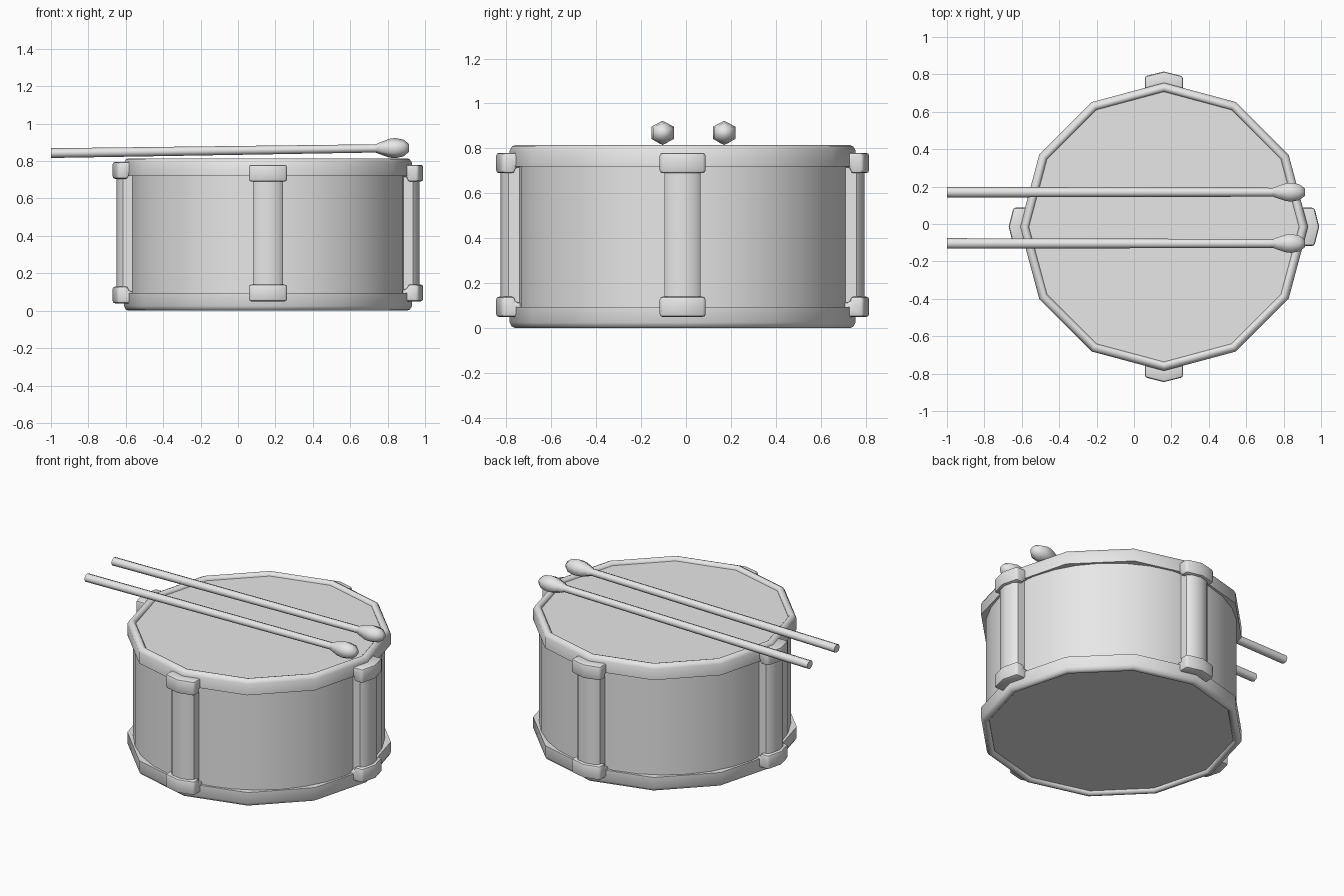
import bpy
import bmesh
from math import cos, sin, pi, radians
from mathutils import Matrix, Vector

cube = bpy.data.objects.get("Cube")
if cube:
    bpy.data.objects.remove(cube, do_unlink=True)

GREY = (0.8, 0.8, 0.8, 1)
grey = bpy.data.materials.new("light grey")
grey.use_nodes = True
grey.diffuse_color = GREY
grey.node_tree.nodes["Principled BSDF"].inputs["Base Color"].default_value = GREY

CENTRE = Vector((0.16, -0.015, 0))
HEIGHT = 0.815


def loft(name, rings, loop=False, closed=True, caps=True, bevel=0, angle=40):
    """Skin a list of equal point rings into a smooth-shaded object."""
    bm = bmesh.new()
    rows = [[bm.verts.new(p) for p in ring] for ring in rings]
    n = len(rows[0])
    pairs = list(zip(rows, rows[1:])) + ([(rows[-1], rows[0])] if loop else [])
    for a, b in pairs:
        for i in range(n if closed else n - 1):
            j = (i + 1) % n
            bm.faces.new((a[i], a[j], b[j], b[i]))
    if caps and not loop:
        bm.faces.new(rows[0])
        bm.faces.new(rows[-1])
    bmesh.ops.recalc_face_normals(bm, faces=bm.faces)
    mesh = bpy.data.meshes.new(name)
    bm.to_mesh(mesh)
    bm.free()
    obj = bpy.data.objects.new(name, mesh)
    bpy.context.collection.objects.link(obj)
    mesh.materials.append(grey)
    if bevel:
        mod = obj.modifiers.new("soft edges", 'BEVEL')
        mod.width = bevel
        mod.segments = 2
        mod.limit_method = 'ANGLE'
        mod.angle_limit = radians(40)
        bpy.context.view_layer.objects.active = obj
        bpy.ops.object.select_all(action='DESELECT')
        obj.select_set(True)
        bpy.ops.object.modifier_apply(modifier=mod.name)
    bpy.ops.object.select_all(action='DESELECT')
    obj.select_set(True)
    bpy.context.view_layer.objects.active = obj
    bpy.ops.object.shade_smooth_by_angle(angle=radians(angle))
    return obj


def circle(r, z, sides):
    return [CENTRE + Vector((r * cos(2 * pi * i / sides), r * sin(2 * pi * i / sides), z))
            for i in range(sides)]


# Round shell
loft("shell", [circle(0.733, z, 32) for z in (0.05, HEIGHT - 0.05)], caps=False)

# Twelve-sided hoops and the heads stretched inside them
HOOP = [(0.722, 0.72), (0.722, 0.8), (0.732, 0.812), (0.745, 0.815),
        (0.76, 0.808), (0.77, 0.79), (0.77, 0.72)]
for side, flip in (("top", False), ("bottom", True)):
    level = (lambda z: HEIGHT - z) if flip else (lambda z: z)
    loft(side + "_hoop", [circle(r, level(z), 12) for r, z in HOOP], loop=True)
    loft(side + "_head", [circle(0.724, level(z), 12) for z in (0.775, 0.793)])


def lug_point(angle, r, t, z):
    """Point at radius r and sideways offset t on one side of the drum."""
    return CENTRE + Matrix.Rotation(angle, 3, 'Z') @ Vector((r, t, z))


# Lugs: a rod against the shell with a hooked clip over each hoop
ROD = [(0.7, -0.08), (0.775, -0.08), (0.797, -0.06), (0.81, 0),
       (0.797, 0.06), (0.775, 0.08), (0.7, 0.08)]
CLIP = [(0.74, 0.78), (0.83, 0.78), (0.83, 0.69), (0.77, 0.69), (0.77, 0.715), (0.74, 0.715)]
for k, side in enumerate(("left", "back", "right", "front")):
    a = k * pi / 2
    loft(side + "_rod", [[lug_point(a, r, t, z) for r, t in ROD] for z in (0.1, 0.73)])
    lift = 0.015 if side == "right" else 0
    for end, flip in (("top", False), ("bottom", True)):
        rings = []
        for t in (-0.102, 0, 0.102):
            rings.append([lug_point(a, r - 0.25 * abs(t), t,
                                    (0.83 - z - lift * 0.7) if flip else z + lift)
                          for r, z in CLIP])
        loft(side + "_" + end + "_clip", rings, bevel=0.014)

# Sticks: thin shafts with six-sided tips, resting across the top
SHAFT = [(-1, 0.026), (0.74, 0.022)]
TIP = [(0.73, 0.02), (0.77, 0.036), (0.81, 0.05), (0.84, 0.054), (0.885, 0.045), (0.915, 0.02)]


def stick_rings(profile, y, sides):
    rings = []
    for x, r in profile:
        z = 0.857 + 0.0145 * x
        rings.append([(x, y + 1.08 * r * sin(2 * pi * i / sides), z + r * cos(2 * pi * i / sides))
                      for i in range(sides)])
    return rings


for name, y in (("front", -0.104), ("back", 0.17)):
    loft(name + "_stick_shaft", stick_rings(SHAFT, y, 8), angle=50)
    loft(name + "_stick_tip", stick_rings(TIP, y, 6), angle=65)
